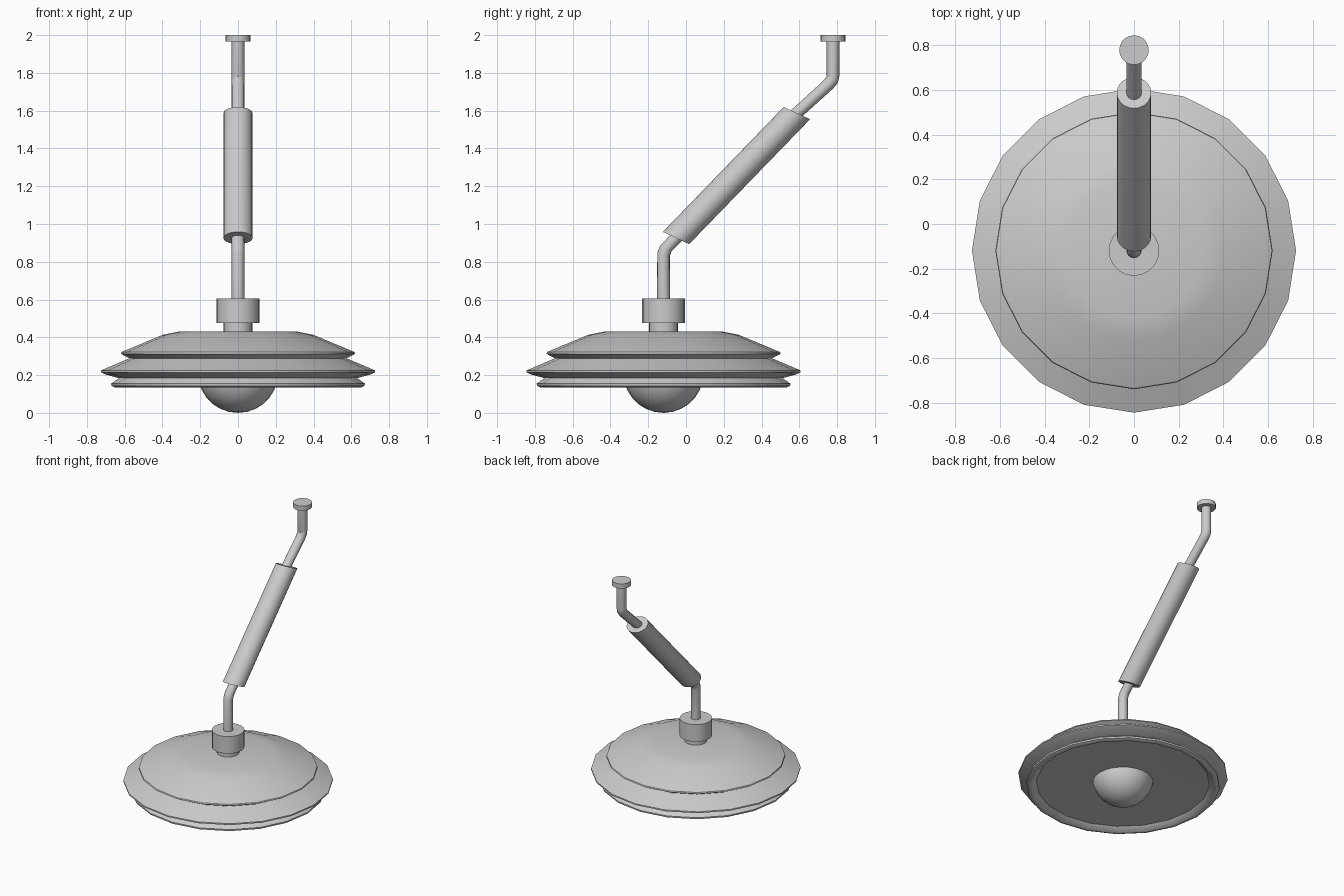
import bpy, bmesh
from math import sin, cos, pi, radians

if "Cube" in bpy.data.objects:
    bpy.data.objects.remove(bpy.data.objects["Cube"])

AXIS_Y = -0.119   # centre of the shade
TOP_Y = 0.778     # centre of the ceiling mount
SIDES = 20


def finish(name, bm, angle=30):
    bmesh.ops.recalc_face_normals(bm, faces=bm.faces)
    mesh = bpy.data.meshes.new(name)
    bm.to_mesh(mesh)
    bm.free()
    obj = bpy.data.objects.new(name, mesh)
    bpy.context.collection.objects.link(obj)
    bpy.ops.object.select_all(action='DESELECT')
    bpy.context.view_layer.objects.active = obj
    obj.select_set(True)
    bpy.ops.object.shade_smooth_by_angle(angle=radians(angle))
    return obj


def loft(name, rings, sides=SIDES, angle=30):
    """Skin rings of (y, z, radius, tilt in degrees) and cap both ends."""
    bm = bmesh.new()
    loops = []
    for y, z, r, tilt in rings:
        t = radians(tilt)
        loop = []
        for i in range(sides):
            a = 2 * pi * i / sides
            v = r * sin(a)
            loop.append(bm.verts.new((r * cos(a), y + v * cos(t), z - v * sin(t))))
        loops.append(loop)
    for a, b in zip(loops, loops[1:]):
        for i in range(sides):
            j = (i + 1) % sides
            bm.faces.new((a[i], a[j], b[j], b[i]))
    bm.faces.new(loops[0])
    bm.faces.new(loops[-1])
    return finish(name, bm, angle)


def turned(name, profile, **kw):
    """Upright lathe part on the shade axis from (radius, z) points."""
    return loft(name, [(AXIS_Y, z, r, 0) for r, z in profile], **kw)


# Stepped shade, closed underneath by a shallow recess
turned("shade", [
    (0.305, 0.432), (0.40, 0.413), (0.617, 0.322), (0.62, 0.313), (0.60, 0.302),
    (0.575, 0.289), (0.725, 0.225), (0.725, 0.215), (0.70, 0.203), (0.63, 0.184),
    (0.672, 0.155), (0.67, 0.143), (0.65, 0.134), (0.635, 0.136), (0.60, 0.165),
    (0.15, 0.175)], angle=35)

# Neck and collar above the shade
turned("neck", [(0.077, 0.42), (0.077, 0.48)])
turned("collar", [(0.113, 0.475), (0.113, 0.605)])

# Bulb, a ball half sunk in the shade
bm = bmesh.new()
bmesh.ops.create_uvsphere(bm, u_segments=24, v_segments=14, radius=0.213)
bmesh.ops.translate(bm, verts=bm.verts, vec=(0, AXIS_Y, 0.213))
finish("bulb", bm)

# Bent rod running from the collar to the ceiling mount
R = 0.034
loft("rod", [
    (AXIS_Y, 0.60, R, 0), (AXIS_Y, 0.84, R, 14), (-0.106, 0.872, R, 22),
    (-0.053, 0.926, R, 27), (0.587, 1.587, R, 27), (0.75, 1.735, R, 32),
    (0.775, 1.765, R, 30), (TOP_Y, 1.785, R, 0), (TOP_Y, 1.97, R, 0)],
    sides=16, angle=40)

# Thick sleeve around the slanted stretch, with tilted ends
loft("sleeve", [(-0.053, 0.926, 0.077, 25), (0.587, 1.587, 0.077, 25)])

# Ceiling mount disc
loft("ceiling_mount", [(TOP_Y, 1.965, 0.066, 0), (TOP_Y, 2.0, 0.066, 0)])
